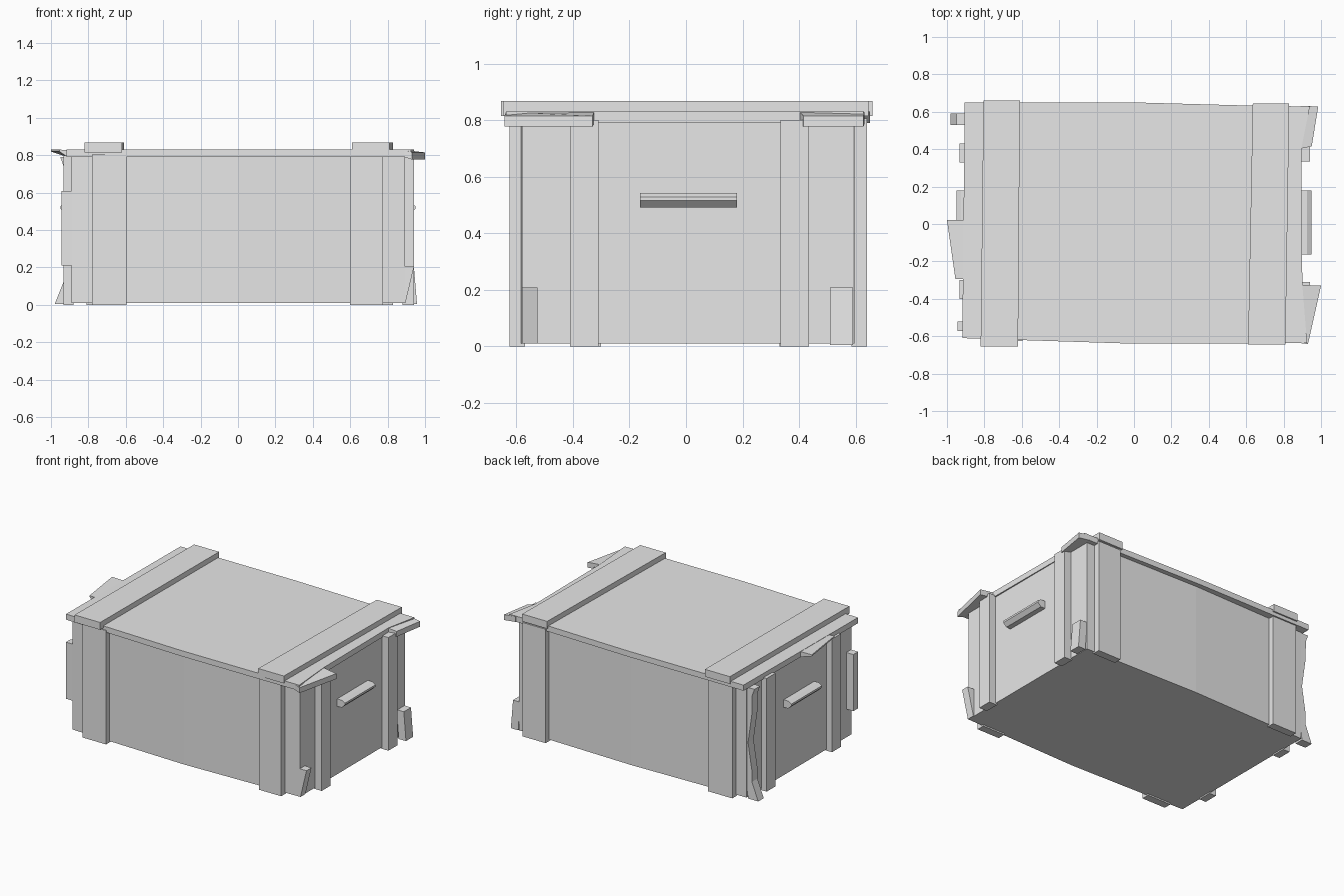
import bpy
import bmesh

old = bpy.data.objects.get("Cube")
if old:
    bpy.data.objects.remove(old, do_unlink=True)

grey = bpy.data.materials.new("plain_grey")
grey.use_nodes = True
grey.diffuse_color = (0.8, 0.8, 0.8, 1)
grey.node_tree.nodes["Principled BSDF"].inputs["Base Color"].default_value = (0.8, 0.8, 0.8, 1)


def loft(name, rings):
    """Closed solid through matching rings of 3D points."""
    bm = bmesh.new()
    loops = [[bm.verts.new(p) for p in ring] for ring in rings]
    n = len(loops[0])
    for a, b in zip(loops, loops[1:]):
        for i in range(n):
            j = (i + 1) % n
            bm.faces.new((a[i], a[j], b[j], b[i]))
    bm.faces.new(loops[0][::-1])
    bm.faces.new(loops[-1])
    bmesh.ops.recalc_face_normals(bm, faces=bm.faces)
    mesh = bpy.data.meshes.new(name)
    bm.to_mesh(mesh)
    bm.free()
    mesh.materials.append(grey)
    obj = bpy.data.objects.new(name, mesh)
    bpy.context.collection.objects.link(obj)
    return obj


def prism(name, outline, z0, z1):
    return loft(name, [[(x, y, z) for x, y in outline] for z in (z0, z1)])


def box(name, x0, x1, y0, y1, z0, z1):
    return prism(name, [(x0, y0), (x1, y0), (x1, y1), (x0, y1)], z0, z1)


def plank(name, y0, y1, profile):
    """Upright board; profile rows are (inner x, outer x, z)."""
    return loft(name, [[(a, y0, z), (b, y0, z), (b, y1, z), (a, y1, z)]
                       for a, b, z in profile])


# Box with slightly bowed long sides
prism("crate_body", [(-0.89, -0.58), (0, -0.605), (0.89, -0.58),
                     (0.89, 0.595), (0, 0.615), (-0.89, 0.595)], 0.01, 0.8)

# Lid board with a slightly uneven edge
prism("lid", [(-0.918, -0.61), (-0.62, -0.62), (0, -0.64), (0.925, -0.637),
              (0.9, -0.325), (0.895, 0.405), (0.94, 0.628),
              (0.62, 0.633), (0, 0.65), (-0.905, 0.65)], 0.79, 0.83)


def lid_tab(name, outline, low, high):
    """Splintered lid end; its outer points take their own heights."""
    edge = 0.92
    rings = []
    for base, tip in ((0.79, low), (0.828, high)):
        rings.append([(x, y, tip if abs(x) > edge else base) for x, y in outline])
    return loft(name, rings)


lid_tab("lid_tab_front", [(0.89, -0.637), (0.93, -0.642), (1.0, -0.33), (0.89, -0.325)], 0.777, 0.815)
lid_tab("lid_tab_back", [(0.89, 0.403), (0.95, 0.415), (0.985, 0.628), (0.89, 0.632)], 0.777, 0.815)
lid_tab("lid_tab_side", [(-0.91, 0.02), (-1.0, 0.022), (-0.955, -0.295), (-0.91, -0.295)], 0.82, 0.83)

# Battens across the lid, a little askew
prism("lid_batten_right", [(-0.82, -0.655), (-0.62, -0.655), (-0.61, 0.66), (-0.805, 0.66)], 0.815, 0.867)
prism("lid_batten_left", [(0.61, -0.645), (0.81, -0.645), (0.83, 0.645), (0.635, 0.645)], 0.815, 0.867)

# Upright battens on the front and back
for side, x0, x1 in (("right", -0.78, -0.595), ("left", 0.6, 0.775)):
    box("front_batten_" + side, x0, x1, -0.625, -0.57, 0, 0.805)
for side, x0, x1 in (("right", -0.81, -0.62), ("left", 0.65, 0.83)):
    box("back_batten_" + side, x0, x1, 0.585, 0.64, 0, 0.805)

# Posts and handle on both ends
for side, s, front, back in (("left", 1, -0.41, 0.335), ("right", -1, -0.4, 0.33)):
    outer = 0.942 if s > 0 else 0.932
    box("end_post_front_" + side, s * 0.88, s * outer, front, front + 0.1, 0, 0.8)
    box("end_post_back_" + side, s * 0.88, s * outer, back, back + 0.1, 0, 0.8)
    section = [(0.88, 0.49), (0.925, 0.49), (0.95, 0.515), (0.95, 0.528), (0.925, 0.543), (0.88, 0.543)]
    loft("handle_" + side, [[(s * x, y, z) for x, z in section] for y in (-0.163, 0.18)])

# Broken corner planks
plank("corner_stub_front_left", -0.58, -0.525,
      [(0.875, 0.895, 0.01), (0.885, 0.942, 0.208)])
plank("corner_stub_back_left", 0.51, 0.59,
      [(0.9, 0.957, 0.005), (0.885, 0.94, 0.208)])
plank("corner_piece_front_right", -0.573, -0.52,
      [(-0.88, -0.945, 0.21), (-0.88, -0.945, 0.61)])
plank("corner_plank_back_right", 0.53, 0.592,
      [(-0.9, -0.98, 0.005), (-0.885, -0.93, 0.13), (-0.88, -0.93, 0.21),
       (-0.88, -0.9, 0.4), (-0.88, -0.93, 0.61), (-0.88, -0.932, 0.74),
       (-0.88, -0.95, 0.79)])
